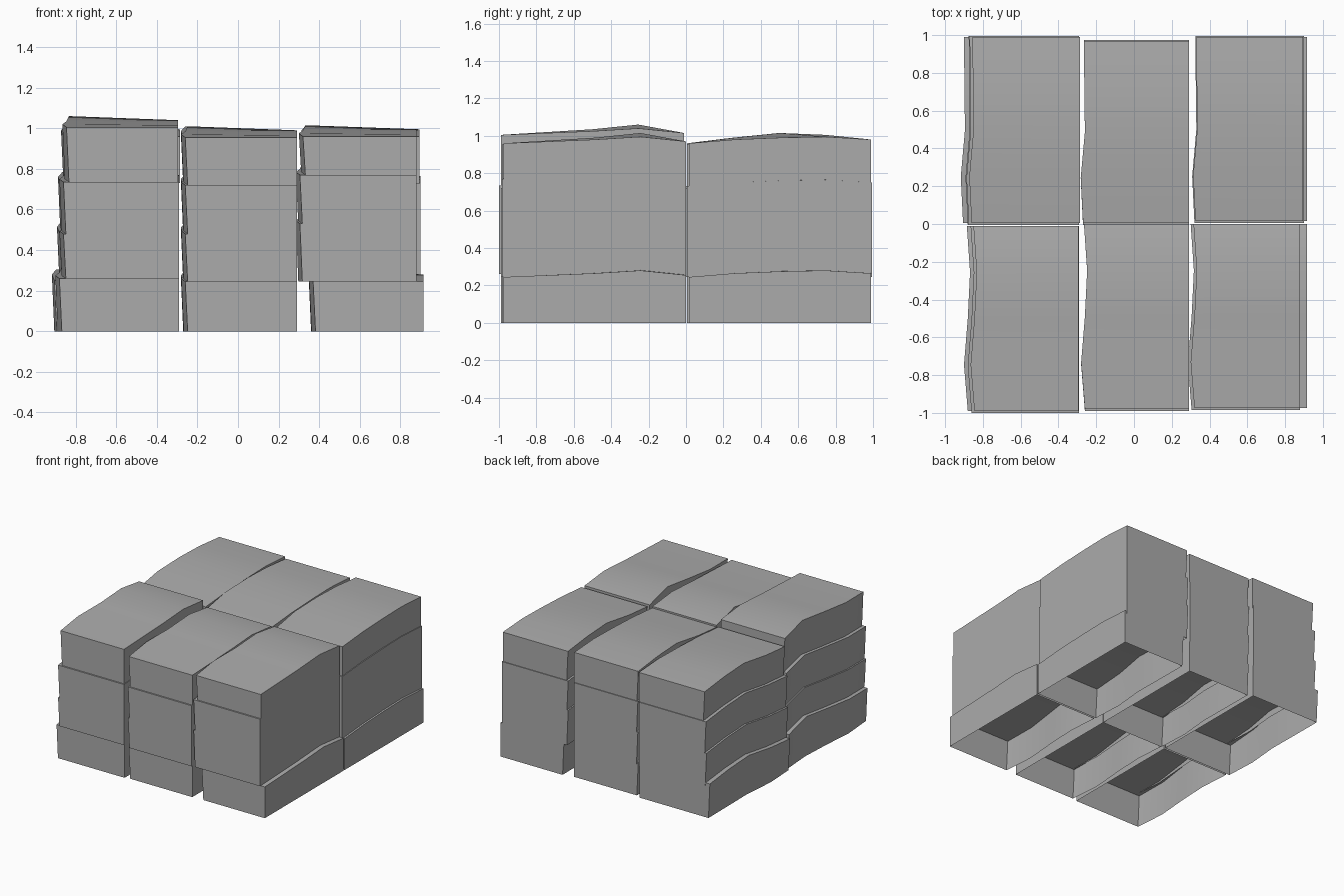
import bpy
import bmesh
import math

if "Cube" in bpy.data.objects:
    bpy.data.objects.remove(bpy.data.objects["Cube"])

# Single stone colour
stone = bpy.data.materials.new("stone_grey")
stone.use_nodes = True
colour = (0.41, 0.41, 0.41, 1)
stone.diffuse_color = colour
stone.node_tree.nodes["Principled BSDF"].inputs["Base Color"].default_value = colour

# Waves along each block's length: top height at its -x and +x edges, and sideways shift of its -x face
WAVES = {
    "front": dict(high=(0, .015, .03, .055, .01),
                  low=(0, .01, .02, .035, .01),
                  side=(0, -.02, 0, .012, -.005)),
    "rear": dict(high=(0, .03, .055, .045, .02),
                 low=(0, .02, .03, .035, .02),
                 side=(-.01, -.022, 0, -.003, -.005)),
}
LEAN = 0.012  # the -x face leans outwards towards the top


def add_block(name, left, right, start, end, bottom, top, wave):
    """Open-bottomed block with a wavy top and a wavy -x side."""
    bm = bmesh.new()
    rings = []
    count = len(wave["high"])
    for i in range(count):
        y = start + (end - start) * i / (count - 1)
        shift = wave["side"][i]
        points = [
            (left + shift + LEAN, y, bottom),
            (left + shift, y, top + wave["high"][i]),
            (right, y, top + wave["low"][i]),
            (right, y, bottom),
        ]
        rings.append([bm.verts.new(p) for p in points])
    for a, b in zip(rings, rings[1:]):
        for k in range(len(a) - 1):
            bm.faces.new((a[k], b[k], b[k + 1], a[k + 1]))
    bm.faces.new(rings[0])
    bm.faces.new(rings[-1][::-1])
    bmesh.ops.recalc_face_normals(bm, faces=bm.faces)
    # An open shell: make sure the top looks up
    if sum(f.normal.z * f.calc_area() for f in bm.faces) < 0:
        bmesh.ops.reverse_faces(bm, faces=bm.faces)
    for face in bm.faces:
        face.smooth = True
    mesh = bpy.data.meshes.new(name)
    bm.to_mesh(mesh)
    bm.free()
    mesh.set_sharp_from_angle(angle=math.radians(30))
    mesh.materials.append(stone)
    obj = bpy.data.objects.new(name, mesh)
    bpy.context.collection.objects.link(obj)


def add_stack(row, column, lefts, rights, span, levels):
    """Pile of blocks, each resting on the level of the one below."""
    for i, (left, right) in enumerate(zip(lefts, rights)):
        start, end = span
        # Lower blocks reach slightly further out than the top one
        if i in (1, 2):
            start, end = (start - .01, end) if row == "front" else (start - .01, end + .005)
        add_block(f"{row}_{column}_block_{i + 1}", left, right, start, end,
                  levels[i], levels[i + 1], WAVES[row])


# Front row
add_stack("front", "right_side", (-.88, -.86, -.86, -.845), (-.29, -.29, -.29, -.295),
          (-.99, -.01), (0, .26, .48, .735, 1.005))
add_stack("front", "middle", (-.26,) * 4, (.29,) * 4,
          (-.98, 0), (0, .245, .48, .72, .955))
add_stack("front", "left_side", (.37, .305, .305, .32), (.915, .88, .88, .88),
          (-.975, 0), (0, .245, .53, .77, .96))

# Rear row
add_stack("rear", "right_side", (-.895, -.87, -.865, -.85), (-.29, -.29, -.29, -.285),
          (.005, .99), (0, .25, .485, .73, .96))
add_stack("rear", "middle", (-.26,) * 4, (.29,) * 4,
          (.005, .97), (0, .245, .48, .72, .955))
add_stack("rear", "left_side", (.37, .33, .33, .335), (.915, .9, .9, .895),
          (.015, .99), (0, .245, .5, .73, .96))
